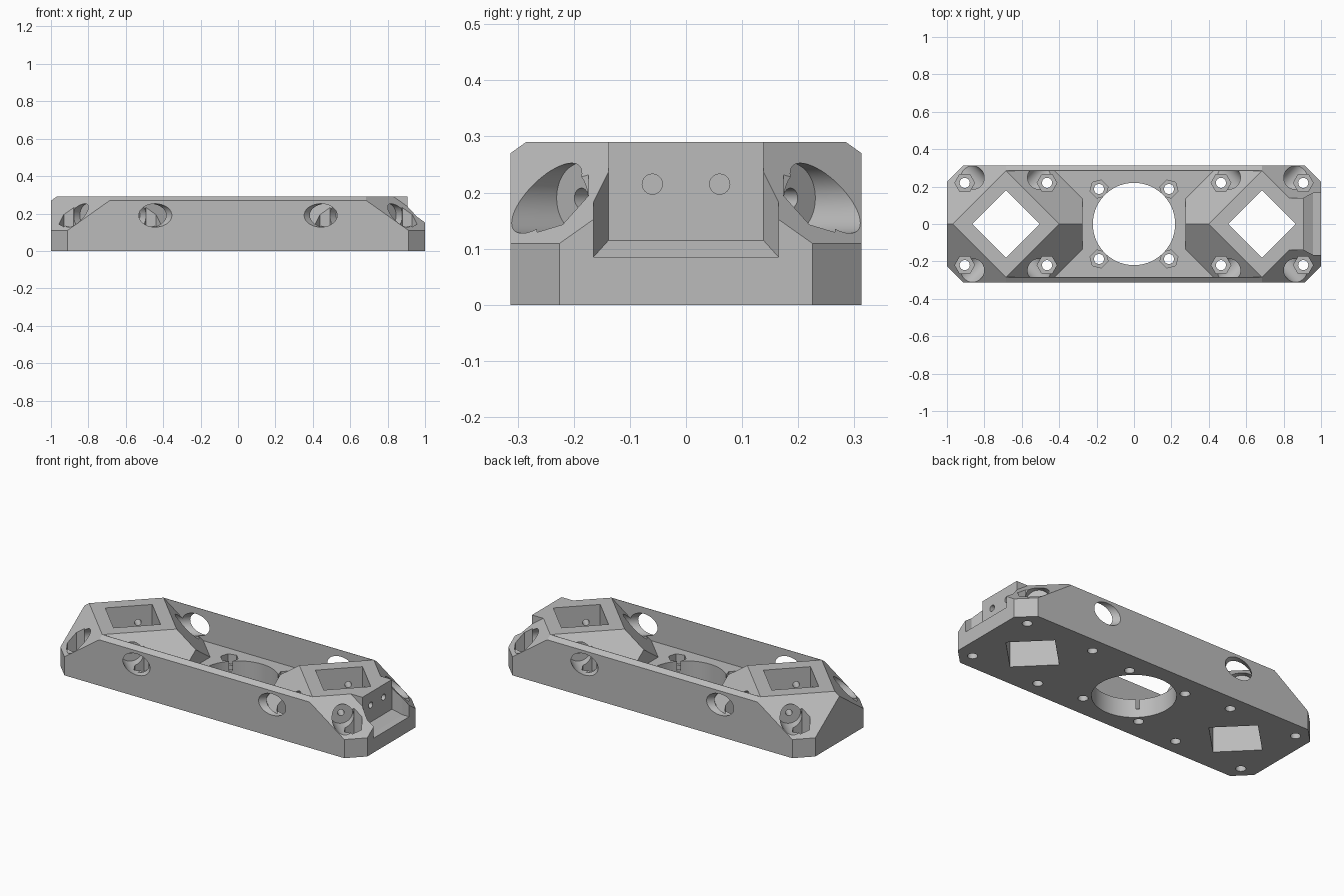
import bpy, bmesh, math
from mathutils import Vector, Matrix

if "Cube" in bpy.data.objects:
    bpy.data.objects.remove(bpy.data.objects["Cube"])

TOP, FLOOR, WALL_IN, WALL_OUT = 0.29, 0.107, 0.283, 0.313
TOWER_X, TIP = 0.685, 0.285
ROOT2 = math.sqrt(2)
SIGNS = [(sx, sy) for sx in (-1, 1) for sy in (-1, 1)]

grey = bpy.data.materials.new("plain grey")
grey.use_nodes = True
colour = (0.5, 0.5, 0.5, 1)
grey.diffuse_color = colour
grey.node_tree.nodes["Principled BSDF"].inputs["Base Color"].default_value = colour


def to_object(bm, name):
    bmesh.ops.recalc_face_normals(bm, faces=bm.faces)
    mesh = bpy.data.meshes.new(name)
    bm.to_mesh(mesh)
    bm.free()
    obj = bpy.data.objects.new(name, mesh)
    bpy.context.scene.collection.objects.link(obj)
    return obj


def hull(name, points):
    bm = bmesh.new()
    for p in points:
        bm.verts.new(p)
    bmesh.ops.convex_hull(bm, input=bm.verts[:])
    bmesh.ops.dissolve_limit(bm, angle_limit=0.01, verts=bm.verts[:], edges=bm.edges[:])
    return to_object(bm, name)


def block(name, lo, hi, planes=()):
    """A box trimmed by planes given as (point, outward normal)."""
    bm = bmesh.new()
    bmesh.ops.create_cube(bm, size=1)
    lo, hi = Vector(lo), Vector(hi)
    for v in bm.verts:
        v.co = (lo + hi) / 2 + v.co * (hi - lo)
    for point, normal in planes:
        bmesh.ops.bisect_plane(bm, geom=bm.verts[:] + bm.edges[:] + bm.faces[:], dist=1e-6,
                               plane_co=point, plane_no=normal, clear_outer=True)
        bmesh.ops.holes_fill(bm, edges=[e for e in bm.edges if e.is_boundary], sides=0)
    return to_object(bm, name)


def rod(name, start, end, radius, sides=40, turn=0.0):
    start, end = Vector(start), Vector(end)
    axis = end - start
    spin = axis.to_track_quat('Z', 'Y').to_matrix().to_4x4() @ Matrix.Rotation(turn, 4, 'Z')
    bm = bmesh.new()
    bmesh.ops.create_cone(bm, cap_ends=True, segments=sides, radius1=radius, radius2=radius,
                          depth=axis.length, matrix=Matrix.Translation((start + end) / 2) @ spin)
    return to_object(bm, name)


def combine(target, tool, operation='DIFFERENCE'):
    mod = target.modifiers.new("combine", 'BOOLEAN')
    mod.operation, mod.solver, mod.object = operation, 'EXACT', tool
    bpy.context.view_layer.objects.active = target
    bpy.ops.object.modifier_apply(modifier=mod.name)
    bpy.data.objects.remove(tool)


# Outer hull: chamfered plan, sloping ends, bevelled side walls
trims = []
for sx, sy in SIGNS:
    trims.append(((sx * 1.225, 0, 0), (sx, sy, 0)))
    trims.append(((sx * (TOWER_X + TIP), 0, TOP), (sx, sy, ROOT2)))
for s in (-1, 1):
    trims.append(((0, s * WALL_OUT, 0.27), (0, s * 0.02, 0.028)))
body = block("frame_body", (-1, -WALL_OUT, 0), (1, WALL_OUT, TOP), trims)

# Central tray between the two sloped towers
tray = block("tray_cutter", (-0.684, -WALL_IN, FLOOR), (0.684, WALL_IN, 0.4))
for s in (-1, 1):
    slopes = [((s * TOWER_X + dx * TIP, 0, TOP), (dx, dy, ROOT2)) for dx, dy in SIGNS]
    x_lo, x_hi = sorted((s * 0.275, s * 1.4))
    combine(tray, block("tower_shape", (x_lo, -0.8, 0.05), (x_hi, 0.8, 0.45), slopes))
combine(body, tray)

# Connector block and its tapered recess on one end
combine(body, block("connector_block", (0.7, -0.138, 0.1), (0.95, 0.138, TOP)), 'UNION')
sections = ((0.907, 0.138, 0.115), (0.957, 0.165, 0.085), (1.1, 0.165, 0.085))
combine(body, hull("recess_cutter", [(x, s * w, z) for x, w, low in sections
                                     for s in (-1, 1) for z in (low, 0.4)]))
for y in (-0.06, 0.06):
    combine(body, rod("connector_hole", (0.86, y, 0.215), (0.95, y, 0.215), 0.018, 24))

# Square sockets through the towers and the round centre opening
for s in (-1, 1):
    combine(body, rod("socket_cutter", (s * TOWER_X, 0, -0.1), (s * TOWER_X, 0, 0.5), 0.18, 4))
combine(body, rod("centre_opening", (0, 0, -0.1), (0, 0, 0.2), 0.22, 72))

# Nut pockets with bolt holes around the centre opening
for sx, sy in SIGNS:
    x, y = sx * 0.187, sy * 0.187
    combine(body, rod("nut_pocket", (x, y, 0.05), (x, y, 0.25), 0.05, 6, sx * sy * math.radians(15)))
    combine(body, rod("bolt_hole", (x, y, -0.1), (x, y, 0.2), 0.027, 24))

# Each tower: diagonal access bores, clamp screw holes, vertical nut pockets
for side in (-1, 1):
    for sx, sy in SIGNS:
        centre = Vector((side * TOWER_X + sx * 0.18, sy * 0.25, 0.19))
        out = Vector((sx, sy, 0)).normalized()
        combine(body, rod("access_bore", centre - out * 0.09, centre + out * 0.35, 0.0625, 48))
        combine(body, rod("clamp_hole", centre - out * 0.21, centre, 0.018, 24))
        x, y = side * TOWER_X + sx * 0.22, sy * 0.22
        combine(body, rod("nut_pocket", (x, y, 0.05), (x, y, 0.35), 0.053, 6, math.radians(30)))
        combine(body, rod("bolt_hole", (x, y, -0.1), (x, y, 0.2), 0.027, 24))

# Finish
body.data.materials.clear()
body.data.materials.append(grey)
for face in body.data.polygons:
    face.material_index = 0
for obj in bpy.context.selected_objects:
    obj.select_set(False)
body.select_set(True)
bpy.context.view_layer.objects.active = body
bpy.ops.object.shade_smooth_by_angle(angle=math.radians(25))
